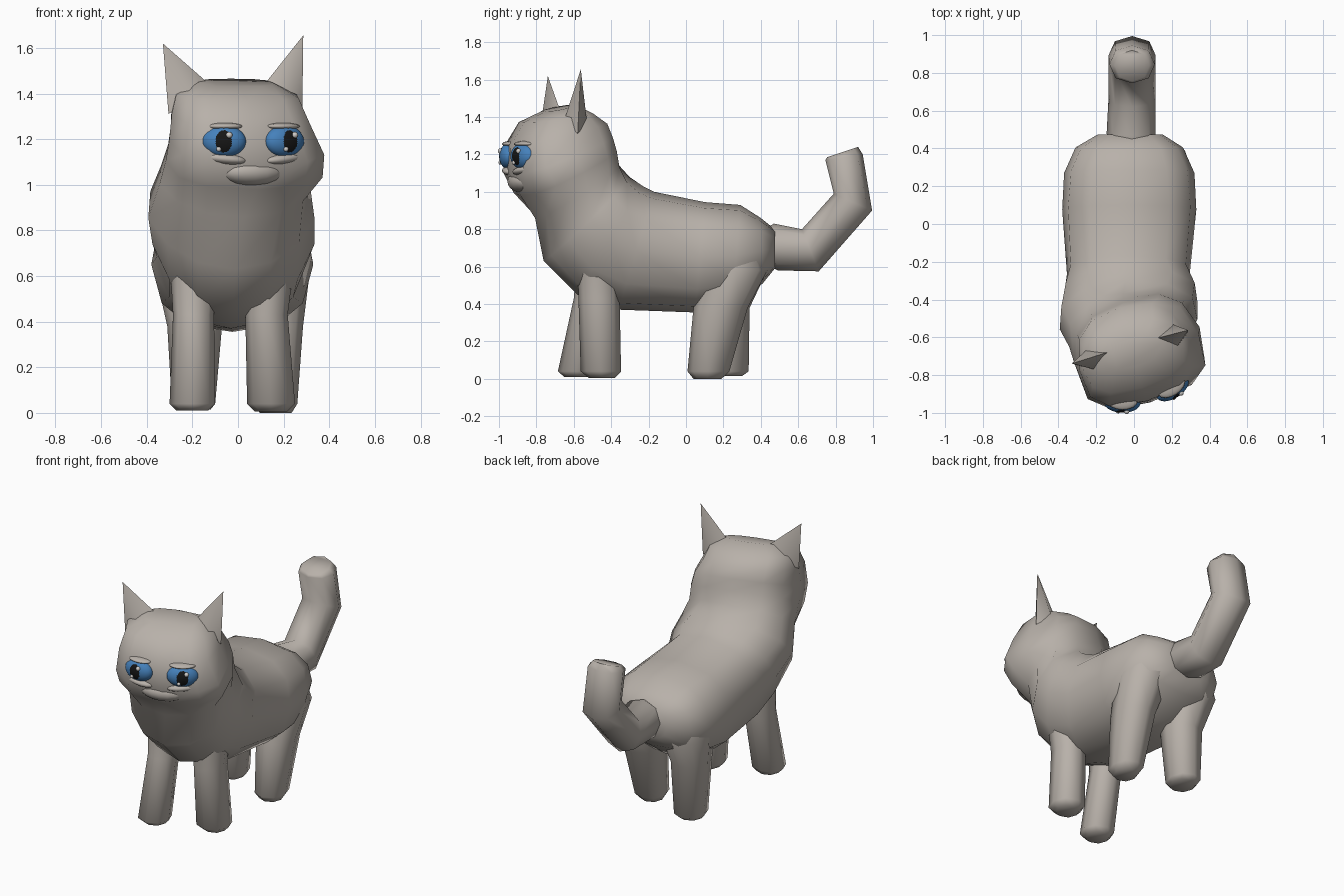
import bpy, bmesh, math
from mathutils import Matrix, Vector

if "Cube" in bpy.data.objects:
    bpy.data.objects.remove(bpy.data.objects["Cube"])


def material(name, rgb):
    m = bpy.data.materials.new(name)
    m.diffuse_color = (*rgb, 1)
    m.use_nodes = True
    m.node_tree.nodes["Principled BSDF"].inputs["Base Color"].default_value = m.diffuse_color
    return m


FUR = material("warm_grey_fur", (0.48, 0.44, 0.40))
BLUE = material("eye_blue", (0.06, 0.22, 0.50))
BLACK = material("pupil_black", (0.008, 0.008, 0.008))
WHITE = material("eye_glint", (0.62, 0.60, 0.58))

# The head is turned a little towards +x about this pivot
PIVOT = Vector((0, -0.66, 0))
YAW = 16
HEAD = Matrix.Translation(PIVOT) @ Matrix.Rotation(math.radians(YAW), 4, 'Z')


def finish(name, bm, mats, angle=60):
    bmesh.ops.recalc_face_normals(bm, faces=bm.faces)
    me = bpy.data.meshes.new(name)
    bm.to_mesh(me)
    bm.free()
    ob = bpy.data.objects.new(name, me)
    bpy.context.collection.objects.link(ob)
    for m in mats:
        me.materials.append(m)
    bpy.ops.object.select_all(action='DESELECT')
    ob.select_set(True)
    bpy.context.view_layer.objects.active = ob
    bpy.ops.object.shade_smooth_by_angle(angle=math.radians(angle))
    return ob


def spow(v, e):
    return math.copysign(abs(v) ** e, v)


def loft(name, rings, seg=12, angle=70):
    """Each ring: lower (y, z), upper (y, z), centre x, half width, yaw,
    then optional squareness and widening of the lower side."""
    bm = bmesh.new()
    loops = []
    for (ya, za), (yb, zb), xc, hw, yaw, *own in rings:
        power, skew = own if own else (2.2, 0)
        e = 2 / power
        a, b = Vector((xc, ya, za)), Vector((xc, yb, zb))
        rot = Matrix.Rotation(math.radians(yaw), 4, 'Z')
        loop = []
        for i in range(seg):
            t = 2 * math.pi * i / seg
            c = spow(math.cos(t), e)
            p = (a + b) / 2 + (a - b) / 2 * c
            p.x += hw * spow(math.sin(t), e) * (1 + skew * c)
            loop.append(bm.verts.new(PIVOT + rot @ (p - PIVOT)))
        loops.append(loop)
    for l0, l1 in zip(loops, loops[1:]):
        for i in range(seg):
            j = (i + 1) % seg
            bm.faces.new((l0[i], l0[j], l1[j], l1[i]))
    bm.faces.new(loops[0])
    bm.faces.new(loops[-1])
    return finish(name, bm, [FUR], angle)


# Torso, neck and head in one sweep from rump to crown
loft("body_and_head", [
    ((0.475, 0.59), (0.475, 0.80), -0.02, 0.17, 0, 2.6, 0),
    ((0.41, 0.51), (0.40, 0.86), -0.025, 0.285, 0, 2.6, 0),
    ((0.25, 0.39), (0.29, 0.93), -0.025, 0.345, 0, 2.5, 0),
    ((0.05, 0.355), (0.10, 0.945), -0.025, 0.355, 0, 2.5, -0.04),
    ((-0.36, 0.37), (-0.17, 1.00), -0.03, 0.325, 0, 2.4, -0.10),
    ((-0.58, 0.45), (-0.23, 1.03), -0.02, 0.355, 0, 2.2, -0.18),
    ((-0.76, 0.63), (-0.30, 1.08), -0.02, 0.365, 4, 2.1, -0.18),
    ((-0.81, 0.86), (-0.36, 1.15), 0.0, 0.335, 11, 2.2, -0.08),
    ((-0.90, 0.98), (-0.39, 1.23), 0.02, 0.345, YAW, 2.6, 0.10),
    ((-0.955, 1.09), (-0.41, 1.30), 0.015, 0.335, YAW, 2.8, 0.12),
    ((-0.945, 1.25), (-0.43, 1.37), -0.01, 0.30, YAW, 2.7, 0.08),
    ((-0.87, 1.37), (-0.51, 1.42), -0.015, 0.275, YAW, 2.6, 0.04),
    ((-0.75, 1.43), (-0.60, 1.465), -0.015, 0.17, YAW, 2.6, 0),
])

# Bent tail
loft("tail", [
    ((0.38, 0.64), (0.36, 0.77), -0.015, 0.10, 0),
    ((0.49, 0.58), (0.47, 0.83), -0.015, 0.13, 0),
    ((0.71, 0.575), (0.62, 0.80), -0.01, 0.125, 0),
    ((0.995, 0.90), (0.79, 0.99), -0.01, 0.125, 0),
    ((0.945, 1.20), (0.745, 1.17), -0.01, 0.12, 0),
    ((0.92, 1.24), (0.755, 1.185), -0.01, 0.09, 0),
], seg=8)

# Legs: (z, x, y, half width, half depth)
LEGS = {
    "front_leg_right": [(0.68, 0.14, -0.47, 0.11, 0.11), (0.43, 0.125, -0.465, 0.093, 0.11),
                        (0.04, 0.145, -0.455, 0.105, 0.108), (0.005, 0.145, -0.45, 0.07, 0.07)],
    "front_leg_left": [(0.68, -0.19, -0.48, 0.11, 0.10), (0.43, -0.195, -0.50, 0.09, 0.10),
                       (0.04, -0.20, -0.585, 0.10, 0.10), (0.01, -0.20, -0.58, 0.07, 0.07)],
    "hind_leg_right": [(0.74, 0.14, 0.26, 0.13, 0.13), (0.58, 0.16, 0.265, 0.15, 0.17),
                       (0.38, 0.165, 0.185, 0.12, 0.145), (0.04, 0.165, 0.12, 0.095, 0.112),
                       (0.0, 0.165, 0.115, 0.07, 0.075)],
    "hind_leg_left": [(0.74, -0.19, 0.26, 0.13, 0.13), (0.58, -0.20, 0.265, 0.155, 0.17),
                      (0.38, -0.19, 0.215, 0.12, 0.125), (0.04, -0.195, 0.225, 0.095, 0.11),
                      (0.015, -0.195, 0.22, 0.075, 0.08)],
}
for name, rows in LEGS.items():
    loft(name, [((y - d, z), (y + d, z), x, w, 0) for z, x, y, w, d in rows], seg=8)


def blob(name, local, radii, mat):
    """Squashed ball placed in the frame of the turned head."""
    bm = bmesh.new()
    bmesh.ops.create_uvsphere(bm, u_segments=16, v_segments=10, radius=1,
                              matrix=HEAD @ local @ Matrix.Diagonal((*radii, 1)))
    return finish(name, bm, [mat], 180)


# Muzzle
blob("muzzle", Matrix.Translation((0.0, -0.222, 1.055)), (0.14, 0.075, 0.06), FUR)

for side, s in (("left", -1), ("right", 1)):
    # Pointed ears
    bm = bmesh.new()
    tip = (s * 0.32 - 0.018, 0.015, 1.637 + s * 0.018)
    base = [(s * 0.305 - 0.012, 0.0, 1.31), (s * 0.22, -0.055, 1.38),
            (s * 0.13, 0.02, 1.445), (s * 0.23, 0.07, 1.37)]
    top = bm.verts.new(HEAD @ Vector(tip))
    ring = [bm.verts.new(HEAD @ Vector(p)) for p in base]
    for i in range(4):
        bm.faces.new((ring[i], ring[(i + 1) % 4], top))
    bm.faces.new(ring)
    finish("ear_" + side, bm, [FUR], 75)

    # Eyeball, with the pupil picked out of its front faces
    frame = (Matrix.Translation((s * 0.138, -0.258, 1.19))
             @ Matrix.Rotation(math.radians(s * 17), 4, 'Z'))
    bm = bmesh.new()
    bmesh.ops.create_icosphere(bm, subdivisions=5, radius=1,
                               matrix=Matrix.Diagonal((0.096, 0.053, 0.070, 1)))
    for f in bm.faces:
        c = f.calc_center_median()
        if c.y < 0 and (c.x / 0.036) ** 2 + (c.z / 0.049) ** 2 < 1:
            f.material_index = 1
    bm.transform(HEAD @ frame)
    finish("eye_" + side, bm, [BLUE, BLACK], 180)

    # Glints
    for i, (x, z, r) in enumerate([(0.024, 0.028, 0.014), (-0.022, -0.034, 0.011)]):
        blob(f"glint_{side}_{i}", frame @ Matrix.Translation((x, -0.046, z)), (r, r, r), WHITE)

    # Eyelids, mostly sunk into the face
    tilt = Matrix.Rotation(math.radians(-s * 6), 4, 'Y')
    blob("upper_lid_" + side, frame @ Matrix.Translation((0, 0.012, 0.066)),
         (0.082, 0.05, 0.016), FUR)
    blob("lower_lid_" + side, frame @ Matrix.Translation((0, 0.012, -0.076)) @ tilt,
         (0.10, 0.05, 0.026), FUR)
